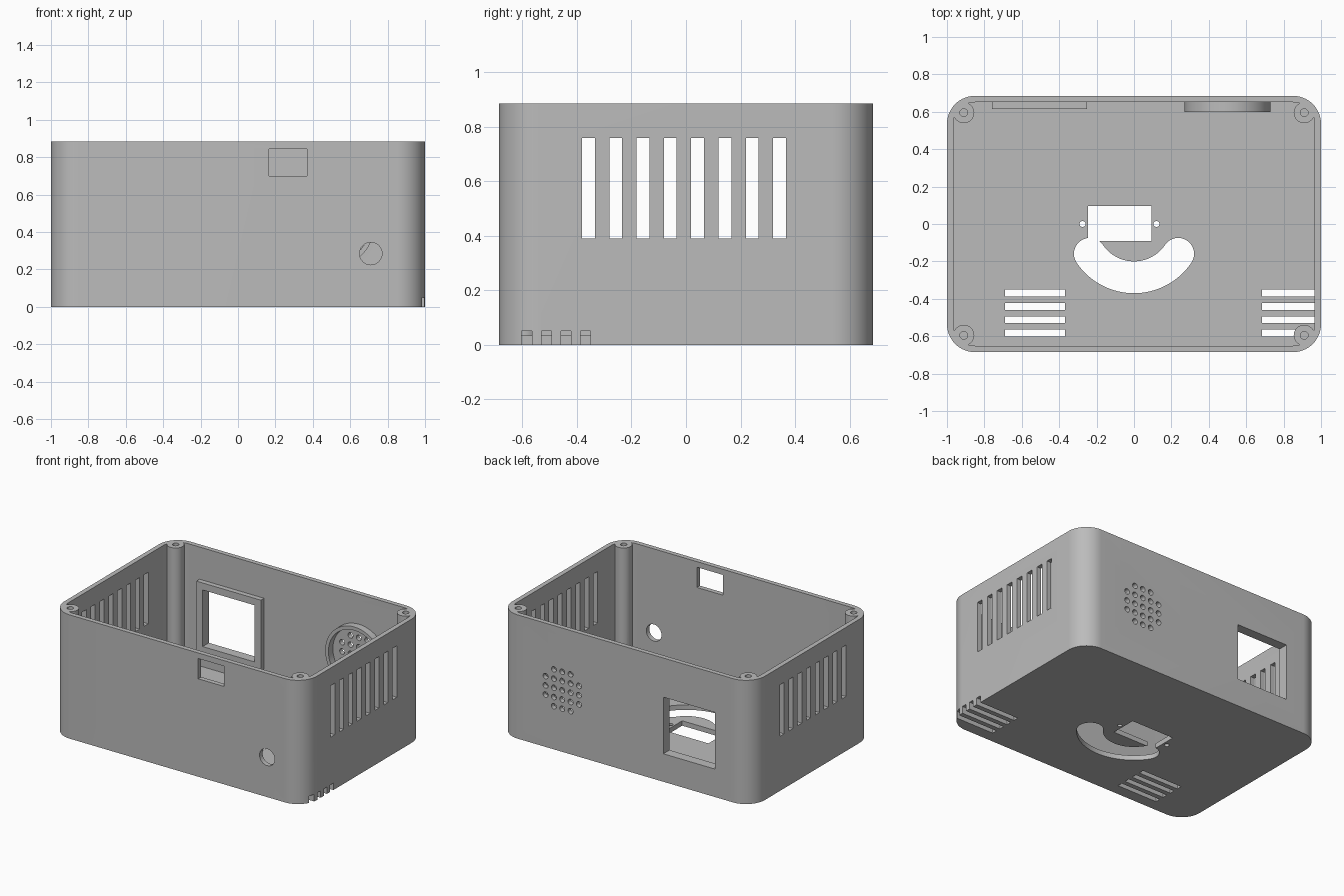
import bpy, bmesh
from math import sin, cos, pi, radians

if "Cube" in bpy.data.objects:
    bpy.data.objects.remove(bpy.data.objects["Cube"])

W, D, H = 1.0, 0.685, 0.885      # half width, half depth, height
WALL, FLOOR, CORNER = 0.034, 0.035, 0.15

grey = bpy.data.materials.new("plain grey")
grey.use_nodes = True
grey.diffuse_color = (0.5, 0.5, 0.5, 1)
grey.node_tree.nodes["Principled BSDF"].inputs["Base Color"].default_value = (0.5, 0.5, 0.5, 1)


# Outlines
def arc(cx, cy, r, a0, a1, n):
    return [(cx + r * cos(a0 + (a1 - a0) * i / n), cy + r * sin(a0 + (a1 - a0) * i / n))
            for i in range(n + 1)]


def circle(cx, cy, r, n=32):
    return arc(cx, cy, r, 0, 2 * pi, n)[:-1]


def rect(u0, u1, v0, v1):
    return [(u0, v0), (u1, v0), (u1, v1), (u0, v1)]


def rounded(hw, hd, r):
    pts = []
    for k, (sx, sy) in enumerate([(1, 1), (-1, 1), (-1, -1), (1, -1)]):
        pts += arc(sx * (hw - r), sy * (hd - r), r, k * pi / 2, (k + 1) * pi / 2, 16)
    return pts


def prism(bm, outline, axis, lo, hi):
    """Extrude an outline along an axis from lo to hi."""
    place = {"x": lambda u, v, w: (w, u, v),
             "y": lambda u, v, w: (u, w, v),
             "z": lambda u, v, w: (u, v, w)}[axis]
    low = [bm.verts.new(place(u, v, lo)) for u, v in outline]
    high = [bm.verts.new(place(u, v, hi)) for u, v in outline]
    bm.faces.new(low)
    bm.faces.new(high)
    for i in range(len(low)):
        j = (i + 1) % len(low)
        bm.faces.new((low[i], low[j], high[j], high[i]))


def make(name, prisms):
    bm = bmesh.new()
    for p in prisms:
        prism(bm, *p)
    bmesh.ops.recalc_face_normals(bm, faces=bm.faces)
    mesh = bpy.data.meshes.new(name)
    bm.to_mesh(mesh)
    bm.free()
    mesh.materials.append(grey)
    obj = bpy.data.objects.new(name, mesh)
    bpy.context.collection.objects.link(obj)
    return obj


def combine(target, tool, operation):
    tool.hide_render = True
    mod = target.modifiers.new(tool.name, "BOOLEAN")
    mod.operation, mod.solver, mod.object = operation, "EXACT", tool
    bpy.context.view_layer.objects.active = target
    bpy.ops.object.modifier_apply(modifier=mod.name)
    bpy.data.objects.remove(tool)


# Open-topped case
case = make("case", [(rounded(W, D, CORNER), "z", 0, H)])
combine(case, make("cavity", [(rounded(W - WALL, D - WALL, CORNER - WALL), "z", FLOOR, H + 0.1)]),
        "DIFFERENCE")

# Screw posts, display frame and speaker ring
posts = [(sx * 0.91, sy * 0.595) for sx in (-1, 1) for sy in (-1, 1)]
SPK_X, SPK_Z = 0.5, 0.44
extras = [(circle(x, y, 0.056), "z", 0.01, H) for x, y in posts]
extras.append((rect(-0.76, -0.25, 0.15, 0.655), "y", 0.615, D - 0.015))
extras.append((circle(SPK_X, SPK_Z, 0.23, 64), "y", 0.6, D - 0.015))
combine(case, make("fittings", extras), "UNION")

# Ring bore and curved floor opening with rounded ends
end = radians(34)
smile = arc(0, 0, 0.37, -pi + end, -end, 40)
smile += arc(0.285 * cos(end), -0.285 * sin(end), 0.085, -end, pi - end, 16)[1:]
smile += arc(0, 0, 0.2, -end, -pi + end, 30)[1:]
smile += arc(-0.285 * cos(end), -0.285 * sin(end), 0.085, end, pi + end, 16)[1:-1]
combine(case, make("curved_cutter", [
    (smile, "z", -0.1, 0.1),
    (circle(SPK_X, SPK_Z, 0.205, 64), "y", 0.5, D - WALL)]), "DIFFERENCE")

# Screw holes, display window, front openings and floor openings
cuts = [(circle(x, y, 0.021, 20), "z", H - 0.3, H + 0.1) for x, y in posts]
cuts += [
    (rect(-0.71, -0.30, 0.2, 0.605), "y", 0.55, 0.8),
    (rect(0.165, 0.37, 0.7, 0.845), "y", -0.8, -0.6),
    (circle(0.71, 0.285, 0.06), "y", -0.8, -0.6),
    (rect(-0.245, 0.093, -0.09, 0.097), "z", -0.1, 0.1),
    (circle(-0.275, 0, 0.016, 16), "z", -0.1, 0.1),
    (circle(0.12, 0, 0.016, 16), "z", -0.1, 0.1),
]
# Side vents
for i in range(8):
    y = -0.381 + 0.1 * i
    for lo, hi in ((-1.1, -0.9), (0.9, 1.1)):
        cuts.append((rect(y, y + 0.047, 0.39, 0.758), "x", lo, hi))
# Floor vents; the ones at +x break out through the side wall
for i in range(4):
    y = -0.602 + 0.0715 * i
    for lo, hi in ((-0.69, -0.37), (0.685, 1.1)):
        cuts.append((rect(y, y + 0.037, -0.1, 0.05), "x", lo, hi))
# Speaker grille
for i in range(-2, 3):
    for j in range(-2, 3):
        if abs(i) + abs(j) < 4:
            cuts.append((circle(SPK_X + 0.066 * i, SPK_Z + 0.066 * j, 0.02, 16), "y", 0.63, 0.8))
combine(case, make("openings_cutter", cuts), "DIFFERENCE")

bpy.ops.object.select_all(action="DESELECT")
case.select_set(True)
bpy.context.view_layer.objects.active = case
bpy.ops.object.shade_smooth_by_angle(angle=radians(30))
